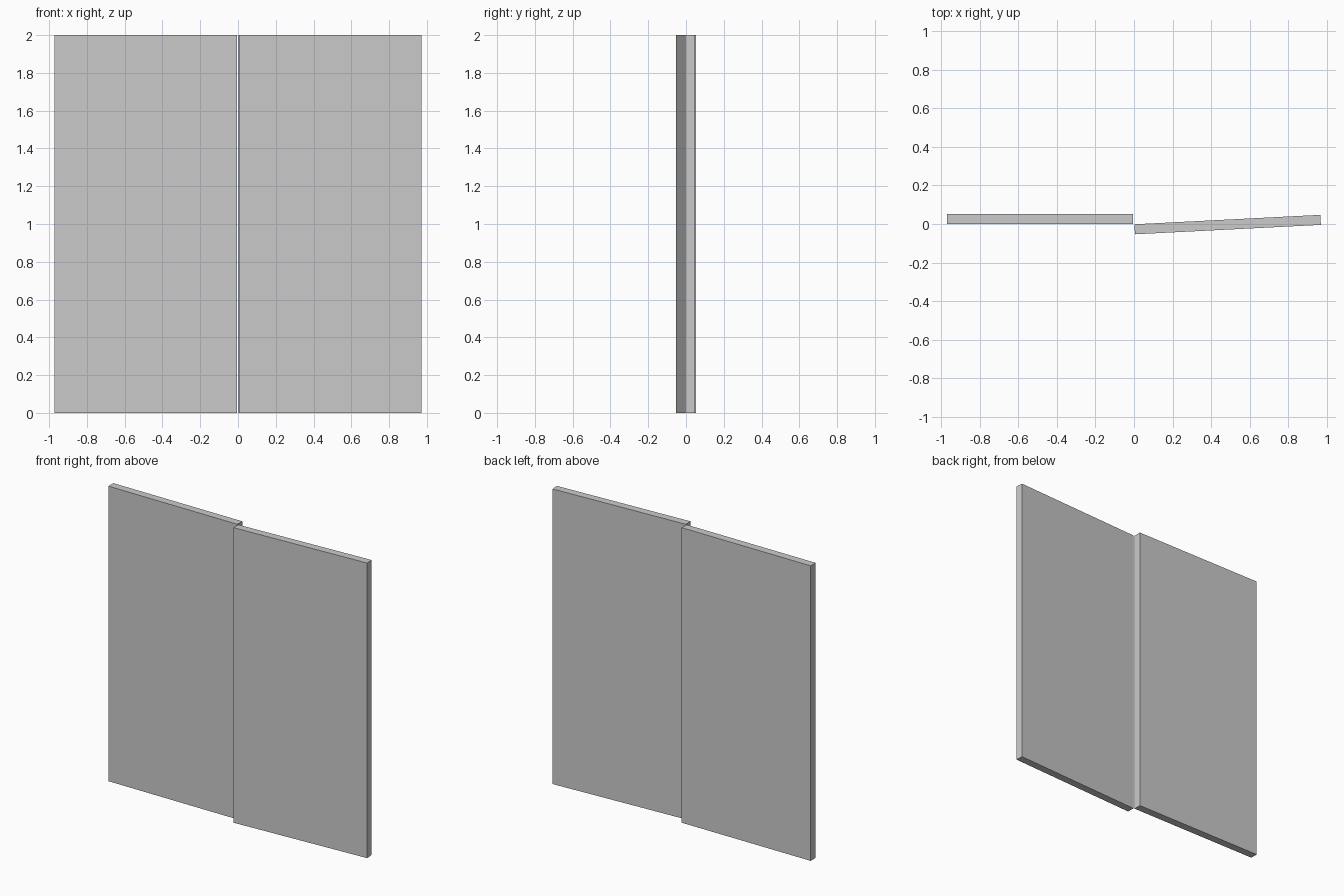
import bpy
from math import radians

if "Cube" in bpy.data.objects:
    bpy.data.objects.remove(bpy.data.objects["Cube"])


def panel(name, x, y, width, thickness, angle):
    """Upright slab 2 units tall, standing on the floor."""
    bpy.ops.mesh.primitive_cube_add(size=1, location=(x, y, 1.0),
                                    rotation=(0, 0, radians(angle)))
    ob = bpy.context.object
    ob.name = name
    ob.scale = (width, thickness, 2.0)
    return ob


# Fixed leaf, parallel to the front
panel("left_door_panel", -0.4885, 0.0265, 0.967, 0.053, 0)

# Slightly swung leaf
panel("right_door_panel", 0.4865, -0.003, 0.967, 0.052, 2.9)
